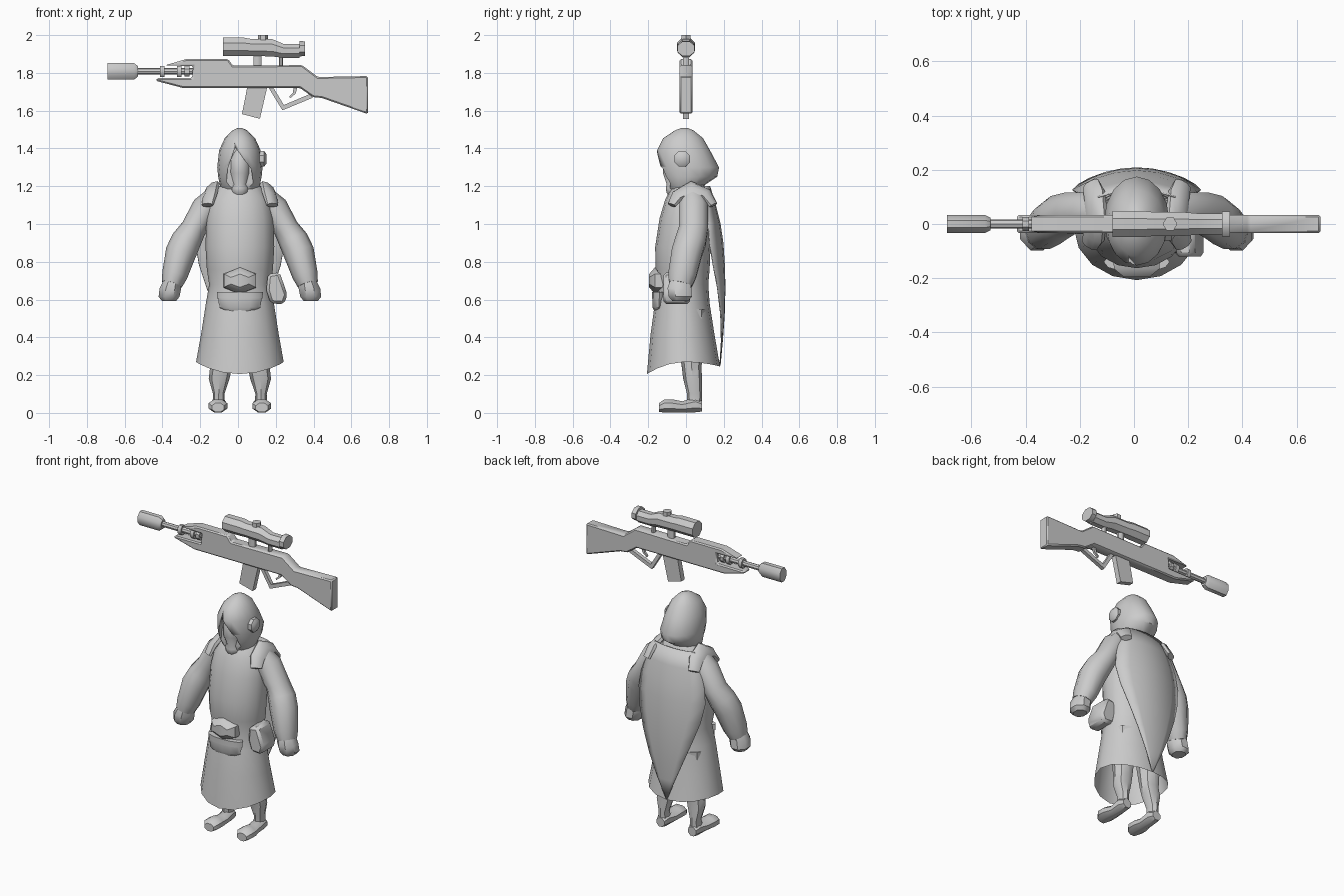
import bpy, bmesh, math
from mathutils import Vector

CX = 0.01  # centre line of the figure
grey = bpy.data.materials.new("plain_grey")
grey.diffuse_color = (0.6, 0.6, 0.6, 1)


def finish(name, bm, bevel=0.0, smooth=True):
    bmesh.ops.recalc_face_normals(bm, faces=bm.faces)
    me = bpy.data.meshes.new(name)
    bm.to_mesh(me)
    bm.free()
    me.materials.append(grey)
    ob = bpy.data.objects.new(name, me)
    bpy.context.collection.objects.link(ob)
    if bevel:
        m = ob.modifiers.new("bevel", 'BEVEL')
        m.width, m.segments, m.limit_method = bevel, 1, 'ANGLE'
    if smooth:
        bpy.ops.object.select_all(action='DESELECT')
        ob.select_set(True)
        bpy.context.view_layer.objects.active = ob
        bpy.ops.object.shade_smooth_by_angle(angle=math.radians(42))
    return ob


def loft(name, rings, n=8, axis=None, side=(0, 1, 0), phase=0.0, cap_start=True, cap_end=True, edit=None):
    """rings: (x, y, z, a, b); b is the half size along side, a across it."""
    bm = bmesh.new()
    pts = [Vector(r[:3]) for r in rings]
    loops = []
    for i, r in enumerate(rings):
        t = Vector(axis) if axis else pts[min(i + 1, len(pts) - 1)] - pts[max(i - 1, 0)]
        t.normalize()
        v = Vector(side) - t * t.dot(Vector(side))
        v.normalize()
        u = t.cross(v)
        ang = [phase + 2 * math.pi * k / n for k in range(n)]
        loops.append([bm.verts.new(pts[i] + u * r[3] * math.cos(a) + v * r[4] * math.sin(a)) for a in ang])
    for p, q in zip(loops, loops[1:]):
        for k in range(n):
            bm.faces.new((p[k], p[(k + 1) % n], q[(k + 1) % n], q[k]))
    if cap_start:
        bm.faces.new(loops[0])
    if cap_end:
        bm.faces.new(loops[-1])
    if edit:
        edit(loops)
    return finish(name, bm)


def prism(name, pts, y0, y1, bevel=0.0):
    """Outline in x, z pushed from y0 to y1."""
    bm = bmesh.new()
    f = bm.faces.new([bm.verts.new((x, y0, z)) for x, z in pts])
    ext = bmesh.ops.extrude_face_region(bm, geom=[f])
    bmesh.ops.translate(bm, vec=(0, y1 - y0, 0), verts=[g for g in ext["geom"] if isinstance(g, bmesh.types.BMVert)])
    return finish(name, bm, bevel)


def stack(rows):
    """Horizontal rings from (z, half width, front y, back y)."""
    return [(CX, (f + b) / 2, z, w, (b - f) / 2) for z, w, f, b in rows]


# Robe with an open, curved hem
def hem(loops):
    for v in loops[0]:
        v.co.z -= 0.06 * (v.co.y / 0.2) ** 2 * (1 if v.co.y < 0 else 0.5)


loft("robe", stack([(0.27, .232, -.207, .18), (0.42, .205, -.187, .15), (0.58, .18, -.165, .125),
                    (0.68, .163, -.145, .118), (0.76, .175, -.162, .125), (0.88, .182, -.163, .13),
                    (1.03, .178, -.14, .13), (1.13, .16, -.11, .125), (1.19, .12, -.08, .11),
                    (1.23, .07, -.05, .08)]), n=16, axis=(0, 0, 1), cap_start=False, edit=hem)

# Hood with a pointed face opening
hood = loft("hood", stack([(1.165, .075, -.075, .04), (1.20, .105, -.10, .09), (1.25, .115, -.135, .165),
                           (1.30, .12, -.148, .175), (1.39, .11, -.153, .127), (1.455, .08, -.12, .09),
                           (1.495, .04, -.06, .04), (1.508, .012, -.025, .01)]), n=16, axis=(0, 0, 1))
cutter = prism("face_cutter", [(-.015, 1.405), (-.055, 1.29), (-.062, 1.21), (-.05, 1.14),
                               (.07, 1.14), (.082, 1.21), (.07, 1.29)], -.3, -.085)
cutter.hide_render = True
cutter.display_type = 'WIRE'
cut = hood.modifiers.new("face_opening", 'BOOLEAN')
cut.operation, cut.object, cut.solver = 'DIFFERENCE', cutter, 'EXACT'
loft("face_mask", stack([(1.145, .03, -.09, -.03), (1.165, .048, -.105, 0), (1.19, .05, -.11, 0),
                         (1.21, .04, -.105, 0), (1.27, .055, -.125, 0), (1.34, .055, -.12, 0),
                         (1.40, .03, -.09, -.02)]), n=10, axis=(0, 0, 1))
loft("ear_disc", [(.10, -.02, 1.345, .045, .045), (.138, -.02, 1.345, .045, .045),
                  (.15, -.02, 1.345, .028, .028)], axis=(1, 0, 0), phase=math.pi / 8)

# Limbs and shoulder pads on both sides
for s, tag in ((-1, "left"), (1, "right")):
    def mir(rows):
        return [(CX + s * r[0],) + tuple(r[1:]) for r in rows]

    loft(tag + "_arm", mir([(.11, .03, 1.17, .05, .06), (.18, .04, 1.085, .075, .08), (.245, .04, .975, .068, .08),
                            (.285, .025, .91, .08, .085), (.312, .005, .85, .082, .085),
                            (.345, -.02, .73, .068, .078), (.36, -.03, .68, .055, .065)]), n=10)
    loft(tag + "_hand", mir([(.358, -.03, .70, .05, .06), (.368, -.035, .66, .062, .068),
                             (.375, -.03, .615, .06, .066), (.375, -.03, .592, .04, .045)]), axis=(0, 0, 1),
         phase=math.pi / 8)
    loft(tag + "_shoulder_pad", mir([(.172, -.075, 1.10, .018, .035), (.158, -.045, 1.15, .024, .045),
                                     (.148, .03, 1.19, .024, .05), (.155, .105, 1.16, .024, .045),
                                     (.168, .145, 1.10, .018, .035)]), side=(s * .75, 0, -.65), phase=math.pi / 8)
    loft(tag + "_leg", mir([(.09, .02, .55, .08, .09), (.10, .03, .24, .058, .052), (.11, .035, .18, .055, .05),
                            (.112, .045, .10, .03, .04), (.112, .045, .03, .034, .038)]), axis=(0, 0, 1))
    loft(tag + "_foot", mir([(.112, .085, .035, .03, .03), (.112, .05, .043, .043, .042),
                             (.112, -.02, .032, .032, .042), (.116, -.07, .037, .037, .054),
                             (.116, -.115, .037, .037, .054), (.116, -.142, .028, .026, .035)]),
         axis=(0, -1, 0), side=(1, 0, 0), phase=math.pi / 8)

# Pointed, curved cape
bm = bmesh.new()
rows = []
for z, w, y in [(1.2, .14, .125), (1.1, .19, .155), (1.0, .222, .18), (.9, .236, .195), (.78, .215, .203),
                (.66, .175, .206), (.52, .12, .202), (.38, .06, .192), (.25, .003, .18)]:
    rows.append([bm.verts.new((CX + w * t / 3, y - .07 * (w * t / 3 / .235) ** 2, z)) for t in range(-3, 4)])
for p, q in zip(rows, rows[1:]):
    for k in range(6):
        bm.faces.new((p[k], p[k + 1], q[k + 1], q[k]))
cape = finish("cape", bm)
sol = cape.modifiers.new("thickness", 'SOLIDIFY')
sol.thickness, sol.offset = 0.006, 0

# Belt buckle and pouches
loft("buckle", [(CX, -.12, .70, .075, .10), (CX, -.165, .70, .07, .097), (CX, -.195, .70, .035, .055)],
     n=6, axis=(0, -1, 0), side=(1, 0, 0), phase=0.0)
loft("front_pouch", [(CX, -.14, .535, .075, .025), (CX, -.142, .56, .11, .036), (CX, -.142, .61, .115, .036)],
     n=12, axis=(0, 0, 1))
loft("front_pouch_flap", [(CX, -.14, .605, .12, .04), (CX, -.14, .64, .122, .04)], n=12, axis=(0, 0, 1))
prism("side_pouch", [(.158, .735), (.22, .745), (.262, .625), (.243, .575), (.172, .58), (.15, .65)],
      -.12, .02, .015)

# Rifle body with forked front and stock
prism("rifle_body", [(-.386, 1.84), (-.275, 1.873), (-.053, 1.873), (-.026, 1.838), (.339, 1.841), (.423, 1.778),
                     (.688, 1.783), (.688, 1.582), (.444, 1.667), (.397, 1.672), (.328, 1.72), (-.291, 1.72),
                     (-.435, 1.758), (-.43, 1.772), (-.243, 1.773), (-.238, 1.836)], -.034, .034, .013)
X = (1, 0, 0)
loft("barrel", [(-.56, 0, 1.808, .017, .017), (-.2, 0, 1.808, .017, .017)], axis=X)
loft("muzzle", [(-.69, 0, 1.808, .047, .036), (-.55, 0, 1.808, .047, .036), (-.53, 0, 1.808, .03, .025)],
     axis=X, phase=math.pi / 8)
for i, (x, h) in enumerate([(-.40, .032), (-.31, .032), (-.27, .03)]):
    loft("barrel_ring_%d" % (i + 1), [(x - .012, 0, 1.808, h, .028), (x + .012, 0, 1.808, h, .028)], axis=X,
         phase=math.pi / 8)
prism("magazine", [(.05, 1.73), (.156, 1.73), (.116, 1.557), (.021, 1.582)], -.017, .017)
prism("trigger_guard", [(.16, 1.725), (.185, 1.725), (.243, 1.63), (.385, 1.69), (.395, 1.668), (.235, 1.602)],
      -.012, .012)
prism("trigger", [(.295, 1.725), (.315, 1.725), (.305, 1.69), (.275, 1.665), (.272, 1.675), (.29, 1.693)],
      -.007, .007)

# Scope on two posts with a top knob
loft("scope", [(-.08, 0, 1.938, .052, .052), (.035, 0, 1.938, .052, .052), (.07, 0, 1.935, .048, .048),
               (.18, 0, 1.933, .05, .048), (.24, 0, 1.917, .04, .042), (.325, 0, 1.917, .04, .042)],
     axis=X, phase=math.pi / 8)
loft("scope_eyepiece", [(.325, 0, 1.928, .044, .05), (.355, 0, 1.928, .042, .05)], axis=X, phase=math.pi / 8)
loft("scope_knob", [(.133, 0, 1.96, .027, .027), (.133, 0, 2.0, .027, .027)], n=6, axis=(0, 0, 1))
for tag, x, w in (("front", .103, .024), ("rear", .228, .012)):
    loft(tag + "_scope_post", [(x, 0, 1.82, w, .018), (x, 0, 1.90, w, .018)], axis=(0, 0, 1), phase=math.pi / 8)
